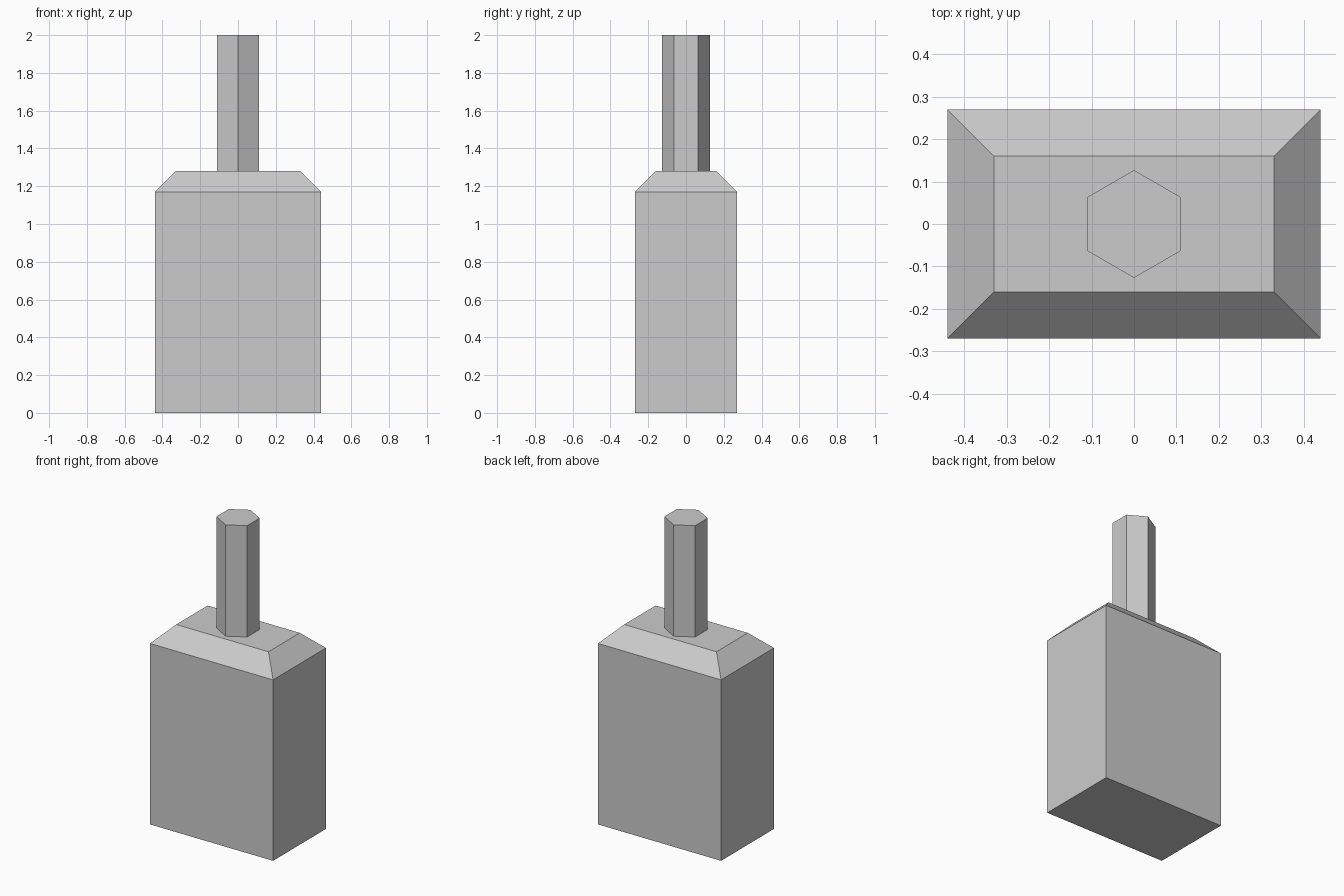
import bpy
import bmesh
from math import pi
from mathutils import Matrix

cube = bpy.data.objects.get("Cube")
if cube:
    bpy.data.objects.remove(cube, do_unlink=True)

grey = bpy.data.materials.new("light_grey")
grey.use_nodes = True
colour = (0.6, 0.6, 0.6, 1)
grey.diffuse_color = colour
grey.node_tree.nodes["Principled BSDF"].inputs["Base Color"].default_value = colour

WIDTH, DEPTH = 0.88, 0.54
SHOULDER, TOP, END = 1.17, 1.28, 2.0
INSET = 0.11


def add_part(name, bm):
    mesh = bpy.data.meshes.new(name)
    bmesh.ops.recalc_face_normals(bm, faces=bm.faces)
    bm.to_mesh(mesh)
    bm.free()
    mesh.materials.append(grey)
    obj = bpy.data.objects.new(name, mesh)
    bpy.context.collection.objects.link(obj)
    return obj


# Block body whose top face is extruded and drawn in to form the sloping shoulder
bm = bmesh.new()
bmesh.ops.create_cube(bm, size=1)
bmesh.ops.scale(bm, vec=(WIDTH, DEPTH, SHOULDER), verts=bm.verts)
bmesh.ops.translate(bm, vec=(0, 0, SHOULDER / 2), verts=bm.verts)
top = max(bm.faces, key=lambda f: f.calc_center_median().z)
cap = bmesh.ops.extrude_discrete_faces(bm, faces=[top])["faces"][0]
for v in cap.verts:
    v.co.x -= INSET if v.co.x > 0 else -INSET
    v.co.y -= INSET if v.co.y > 0 else -INSET
    v.co.z = TOP
add_part("body", bm)

# Hexagonal stem with its corners pointing to the front and back
bm = bmesh.new()
bmesh.ops.create_cone(bm, cap_ends=True, segments=6, radius1=0.127, radius2=0.127,
                      depth=END - TOP,
                      matrix=Matrix.Translation((0, 0, (TOP + END) / 2)))
corner = max(bm.verts, key=lambda v: v.co.y)
if abs(corner.co.x) > 0.01:
    bmesh.ops.rotate(bm, verts=bm.verts, matrix=Matrix.Rotation(pi / 6, 3, "Z"))
add_part("stem", bm)
